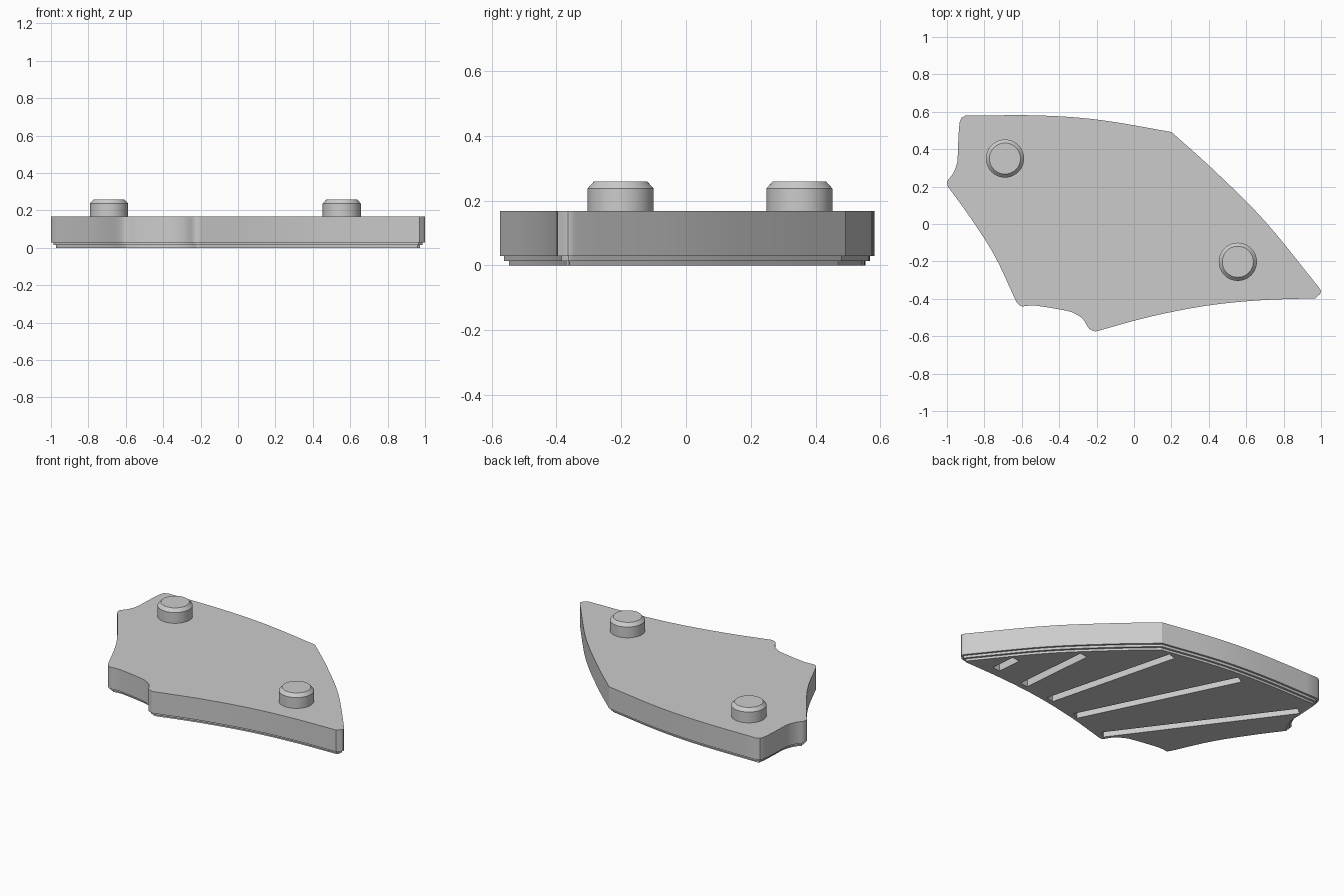
import bpy, bmesh, math
from mathutils import Vector

cube = bpy.data.objects.get("Cube")
if cube:
    bpy.data.objects.remove(cube, do_unlink=True)

grey = bpy.data.materials.new("plain_grey")
grey.use_nodes = True
grey.diffuse_color = (0.6, 0.6, 0.6, 1)
grey.node_tree.nodes["Principled BSDF"].inputs["Base Color"].default_value = (0.6, 0.6, 0.6, 1)


def make_object(name, bm):
    """Turn the mesh into an object, smooth apart from its sharp edges."""
    bmesh.ops.recalc_face_normals(bm, faces=bm.faces)
    mesh = bpy.data.meshes.new(name)
    bm.to_mesh(mesh)
    bm.free()
    mesh.materials.append(grey)
    obj = bpy.data.objects.new(name, mesh)
    bpy.context.collection.objects.link(obj)
    bpy.ops.object.select_all(action="DESELECT")
    obj.select_set(True)
    bpy.context.view_layer.objects.active = obj
    bpy.ops.object.shade_smooth_by_angle(angle=math.radians(30))


def spline(points, steps):
    """Smooth curve through the points, leaving out the last one."""
    p = [Vector(q) for q in points]
    p = [2 * p[0] - p[1]] + p + [2 * p[-1] - p[-2]]
    out = []
    for a, b, c, d in zip(p, p[1:], p[2:], p[3:]):
        for i in range(steps):
            t = i / steps
            out.append(b + (c - a) * t / 2 + (2 * a - 5 * b + 4 * c - d) * t * t / 2
                       + (3 * b - a - 3 * c + d) * t ** 3 / 2)
    return out


def inset(loop, dist):
    """Move a clockwise outline inwards, merging points that would fold over."""
    out = []
    for i, p in enumerate(loop):
        e1 = (p - loop[i - 1]).normalized()
        e2 = (loop[(i + 1) % len(loop)] - p).normalized()
        n1, n2 = Vector((e1.y, -e1.x)), Vector((e2.y, -e2.x))
        out.append(p + (n1 + n2) * dist / (1 + n1.dot(n2)))
    for _ in range(8):
        for i in range(len(out)):
            if (out[i] - out[i - 1]).dot(loop[i] - loop[i - 1]) < 0:
                middle = (out[i] + out[i - 1]) / 2
                out[i], out[i - 1] = middle.copy(), middle.copy()
    return out


def loft(bm, rings):
    """Walls through a stack of (outline, height) rings, closed at the last one."""
    rows = [[bm.verts.new((p.x, p.y, z)) for p in loop] for loop, z in rings]
    for low, high in zip(rows, rows[1:]):
        for i in range(len(low)):
            bm.faces.new((low[i - 1], low[i], high[i], high[i - 1]))
    bm.faces.new(rows[-1])


# Plate outline, clockwise: long bowed edges, rounded corners, two hollow notches
sections = [
    ([(-.9, .58), (-.5, .58), (-.18, .556), (.2, .492)], 5),
    ([(.2, .492), (.43, .285), (.7, .015), (.985, -.335)], 5),
    ([(.985, -.335), (1, -.365), (.97, -.397)], 3),
    ([(.97, -.397), (.67, -.408), (.38, -.438), (.08, -.497), (-.205, -.575)], 4),
    ([(-.205, -.575), (-.24, -.56), (-.272, -.51), (-.315, -.48), (-.365, -.463),
      (-.53, -.436), (-.6, -.44), (-.63, -.415)], 3),
    ([(-.63, -.415), (-.745, -.17), (-.877, .037), (-.995, .2)], 5),
    ([(-.995, .2), (-.998, .23), (-.967, .27), (-.945, .33), (-.941, .41),
      (-.931, .55), (-.9, .58)], 3),
]
outline = [p for points, steps in sections for p in spline(points, steps)]
step_low, step_mid = inset(outline, .027), inset(outline, .013)
bm = bmesh.new()
loft(bm, [(step_low, 0), (step_low, .014), (step_mid, .014),
          (step_mid, .029), (outline, .029), (outline, .168)])

# Fanned grooves sunk into the underside
grooves = [((.775, -.32), (.76, -.16)), ((.535, -.355), (.49, .13)),
           ((.31, -.39), (.09, .45)), ((.075, -.44), (-.385, .495)),
           ((-.185, -.505), (-.88, .435))]
groove_width, groove_depth = .055, .06
for start, end in grooves:
    a, b = Vector(start), Vector(end)
    along = (b - a).normalized()
    side = Vector((-along.y, along.x)) * groove_width / 2
    corners = [a + side, b + side, b - side, a - side]
    loft(bm, [(corners, 0), (corners, groove_depth)])

# Underside fills the space between the rim and the grooves
bmesh.ops.remove_doubles(bm, verts=bm.verts, dist=.0001)
rims = [e for e in bm.edges if e.is_boundary]
bmesh.ops.triangle_fill(bm, use_beauty=True, edges=rims, normal=(0, 0, -1))
make_object("plate", bm)

# Two chamfered pegs on top
for name, x, y in (("back_right_peg", -.69, .35), ("front_left_peg", .555, -.202)):
    rings = []
    for radius, z in ((.102, .16), (.102, .237), (.083, .258)):
        turns = [i * math.tau / 48 for i in range(48)]
        rings.append(([Vector((x + radius * math.cos(t), y + radius * math.sin(t)))
                       for t in turns], z))
    bm = bmesh.new()
    loft(bm, rings)
    make_object(name, bm)
